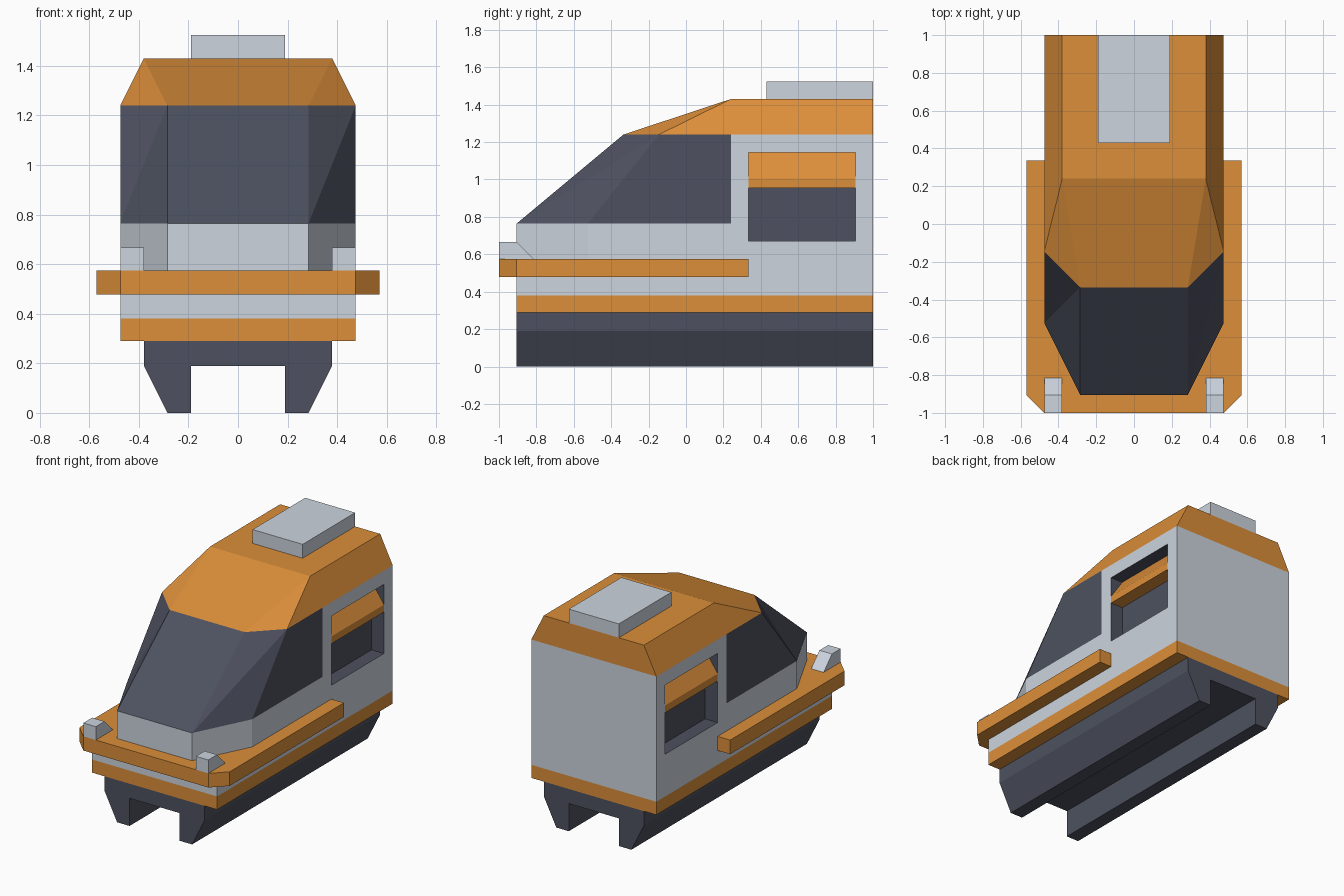
import bpy
import bmesh

if "Cube" in bpy.data.objects:
    bpy.data.objects.remove(bpy.data.objects["Cube"])


def material(name, rgb):
    mat = bpy.data.materials.new(name)
    mat.use_nodes = True
    color = (*rgb, 1)
    mat.diffuse_color = color
    mat.node_tree.nodes["Principled BSDF"].inputs["Base Color"].default_value = color
    return mat


ORANGE = material("orange paint", (0.72, 0.275, 0.042))
GREY = material("light grey", (0.61, 0.66, 0.73))
DARK = material("dark slate", (0.075, 0.083, 0.115))


def finish(name, bm, *mats):
    mesh = bpy.data.meshes.new(name)
    bm.to_mesh(mesh)
    bm.free()
    for mat in mats:
        mesh.materials.append(mat)
    obj = bpy.data.objects.new(name, mesh)
    bpy.context.collection.objects.link(obj)
    return obj


def prism(name, outline, axis, lo, hi, mat):
    """Extrude a 2D outline along one axis."""
    place = {"x": lambda u, v, w: (w, u, v),
             "y": lambda u, v, w: (u, w, v),
             "z": lambda u, v, w: (u, v, w)}[axis]
    bm = bmesh.new()
    ends = [[bm.verts.new(place(u, v, w)) for u, v in outline] for w in (lo, hi)]
    a, b = ends
    bm.faces.new(a)
    bm.faces.new(b)
    for i in range(len(a)):
        j = (i + 1) % len(a)
        bm.faces.new((a[i], a[j], b[j], b[i]))
    bmesh.ops.recalc_face_normals(bm, faces=bm.faces)
    return finish(name, bm, mat)


def box(name, half_width, y0, y1, z0, z1, mat):
    outline = [(-half_width, y0), (half_width, y0), (half_width, y1), (-half_width, y1)]
    return prism(name, outline, "z", z0, z1, mat)


def mirrored(points):
    """Close a right-hand outline with its mirror image."""
    return points + [(-x, v) for x, v in reversed(points)]


FRONT, BACK, SIDE = -0.905, 1.0, 0.475
GLASS_END = 0.24

# Underframe with two tapered skids
prism("underframe", mirrored([(0.19, 0.19), (0.19, 0), (0.285, 0), (0.38, 0.19), (0.38, 0.29)]),
      "y", FRONT, BACK, DARK)

# Lower hull and wraparound bumper
box("lower_band", SIDE, FRONT, BACK, 0.29, 0.38, ORANGE)
box("lower_body", SIDE, FRONT, BACK, 0.38, 0.572, GREY)
prism("bumper", mirrored([(SIDE, -1), (0.57, FRONT), (0.57, 0.335)]), "z", 0.478, 0.575, ORANGE)

# Cabin: rings of front half width, side half width, front y, corner y, height
RINGS = [(0.285, SIDE, FRONT, -0.525, 0.57),
         (0.285, SIDE, FRONT, -0.525, 0.765),
         (0.285, SIDE, -0.335, -0.145, 1.24),
         (0.38, 0.38, GLASS_END, GLASS_END, 1.43)]
bm = bmesh.new()
loops = []
for nose, side, front, corner, z in RINGS:
    half = [(nose, front), (side, corner), (side, GLASS_END), (side, BACK)]
    loops.append([bm.verts.new((x, y, z)) for x, y in mirrored(half)])
bm.faces.new(loops[0])
bm.faces.new(loops[-1])
for level, (a, b) in enumerate(zip(loops, loops[1:])):
    for i in range(len(a)):
        j = (i + 1) % len(a)
        for tri in ((a[i], a[j], b[j]), (a[i], b[j], b[i])):
            face = bm.faces.new(tri)
            # Walls grey, glass ahead of the rear pillar dark, roof orange
            behind = sum(v.co.y for v in tri) / 3 > GLASS_END
            face.material_index = (0, 0 if behind else 1, 2)[level]
bm.faces.ensure_lookup_table()
bm.faces[1].material_index = 2
bmesh.ops.remove_doubles(bm, verts=bm.verts, dist=0.0005)
bmesh.ops.recalc_face_normals(bm, faces=bm.faces)


def rear_side_faces():
    return [f for f in bm.faces if abs(f.normal.x) > 0.95
            and f.calc_center_median().y > GLASS_END and f.material_index == 0]


# Recessed rear side windows
WIN_Y, WIN_Z, INNER = (0.335, 0.905), (0.67, 1.145), 0.38
cuts = [((0, y, 0), (0, 1, 0)) for y in WIN_Y] + [((0, 0, z), (0, 0, 1)) for z in WIN_Z]
for point, normal in cuts:
    faces = rear_side_faces()
    edges = {e for f in faces for e in f.edges}
    verts = {v for f in faces for v in f.verts}
    bmesh.ops.bisect_plane(bm, geom=faces + list(edges) + list(verts),
                           plane_co=point, plane_no=normal, dist=0.0001)
panes = []
for face in rear_side_faces():
    c = face.calc_center_median()
    if WIN_Y[0] < c.y < WIN_Y[1] and WIN_Z[0] < c.z < WIN_Z[1]:
        panes.append(face)
reveals = bmesh.ops.inset_region(bm, faces=panes, thickness=0, depth=INNER - SIDE,
                                 use_even_offset=False)["faces"]
for face in panes + reveals:
    face.material_index = 1
finish("cabin", bm, GREY, DARK, ORANGE)

# Roof unit
box("roof_unit", 0.19, 0.43, BACK, 1.43, 1.525, GREY)

for s, label in ((1, "left"), (-1, "right")):
    # Sloped awning inside each rear window
    prism("awning_" + label,
          [(s * INNER, 1.145), (s * SIDE, 1.005), (s * SIDE, 0.955), (s * INNER, 0.955)],
          "y", *WIN_Y, ORANGE)
    # Headlight with a sloped back
    prism("headlight_" + label,
          [(-1, 0.57), (-1, 0.667), (FRONT, 0.667), (-0.81, 0.57)],
          "x", s * 0.38, s * SIDE, GREY)
